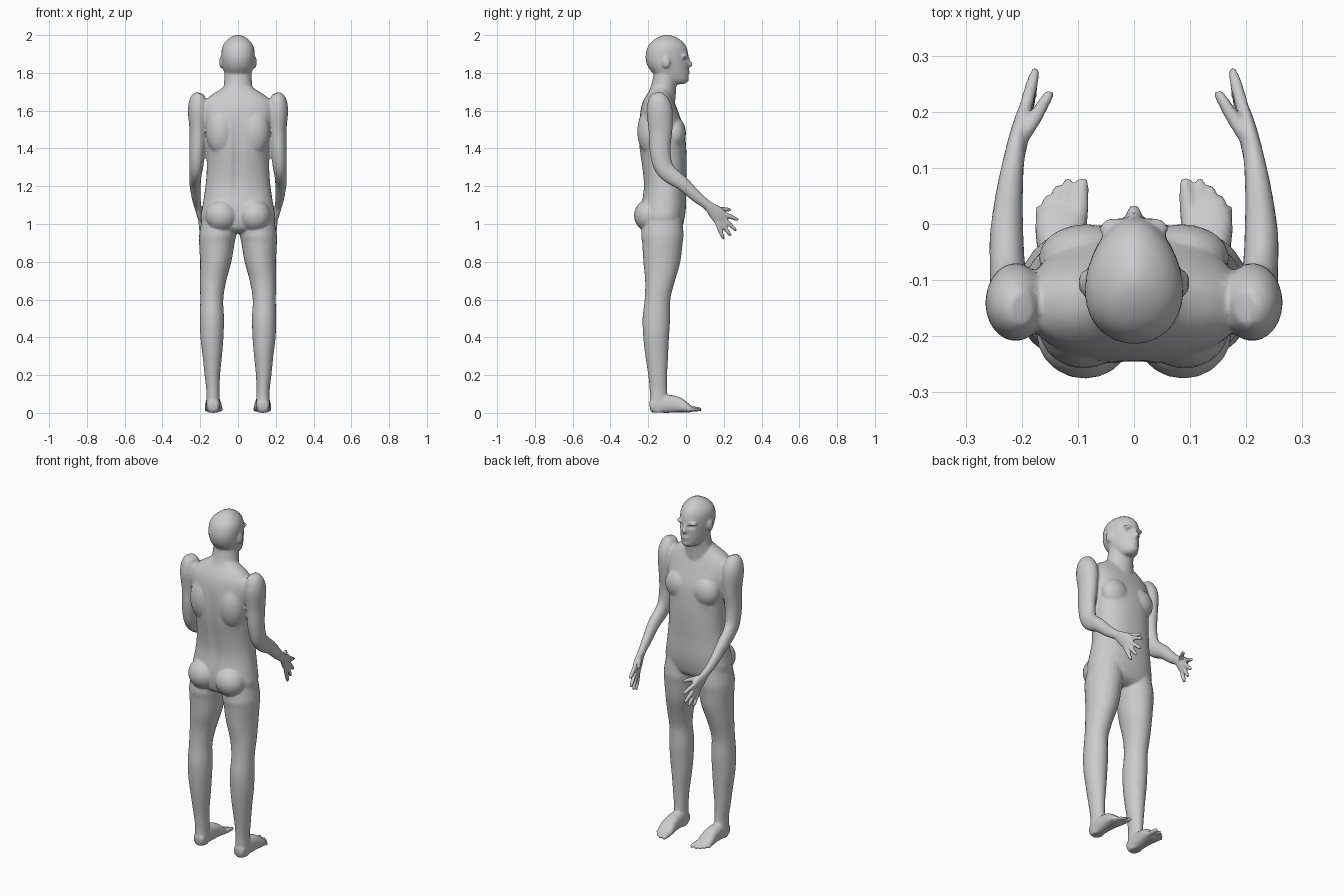
import bpy, bmesh, math
from mathutils import Vector, Matrix

skin = bpy.data.materials.new("plain grey")
skin.diffuse_color = (0.6, 0.6, 0.6, 1)
bm = bmesh.new()


def spline(pts, sub):
    """Smooth interpolation through section tuples."""
    out = []
    for i in range(len(pts) - 1):
        p0, p1, p2, p3 = pts[max(i - 1, 0)], pts[i], pts[i + 1], pts[min(i + 2, len(pts) - 1)]
        for k in range(sub):
            t = k / sub
            out.append([0.5 * (2 * b + (c - a) * t + (2 * a - 5 * b + 4 * c - d) * t * t
                               + (3 * b - a - 3 * c + d) * t ** 3)
                        for a, b, c, d in zip(p0, p1, p2, p3)])
    return out + [list(pts[-1])]


def loft(pts, side=1, flat=False, egg=0.0, power=2.0, n=24, sub=4):
    """Sections (x, y, z, half width, half depth); flat keeps rings level."""
    secs = spline(pts, sub)
    rings = []
    for i, (x, y, z, a, b) in enumerate(secs):
        t = Vector(secs[min(i + 1, len(secs) - 1)][:3]) - Vector(secs[max(i - 1, 0)][:3])
        t = Vector((0, 0, 1)) if flat else t.normalized()
        u = Vector((1, 0, 0))
        u = (u - t * u.dot(t)).normalized()
        w = t.cross(u)
        ring = []
        for k in range(n):
            ang = 2 * math.pi * k / n
            c, s = math.cos(ang), math.sin(ang)
            c = math.copysign(abs(c) ** (2 / power), c)
            s = math.copysign(abs(s) ** (2 / power), s)
            p = Vector((x, y, z)) + u * (a * c * (1 - egg * s)) + w * (b * s)
            ring.append(bm.verts.new((p.x * side, p.y, p.z)))
        rings.append(ring)
    for r, q in zip(rings, rings[1:]):
        for k in range(n):
            bm.faces.new((r[k], r[(k + 1) % n], q[(k + 1) % n], q[k]))
    bm.faces.new(rings[0])
    bm.faces.new(rings[-1])


def lobe(x, y, z, rx, ry, rz, side=1):
    m = Matrix.Translation((x * side, y, z)) @ Matrix.Diagonal((rx, ry, rz, 1))
    bmesh.ops.create_uvsphere(bm, u_segments=20, v_segments=12, radius=1, matrix=m)


def digit(base, tip, r, side):
    b, t = Vector(base), Vector(tip)
    secs = [(*b.lerp(t, f), r * k, r * k) for f, k in ((0, 1), (.4, 1.05), (.75, .9), (.94, .7), (1, .3))]
    loft(secs, side, n=12, sub=2)


# torso
loft([(0, -.125, .95, .10, .06), (0, -.125, .975, .17, .10), (0, -.123, 1.03, .197, .115),
      (0, -.118, 1.1, .187, .118), (0, -.112, 1.2, .172, .112), (0, -.115, 1.3, .165, .118),
      (0, -.123, 1.4, .168, .124), (0, -.13, 1.5, .18, .12), (0, -.14, 1.58, .195, .104),
      (0, -.145, 1.64, .185, .086), (0, -.143, 1.68, .145, .068), (0, -.14, 1.705, .105, .055),
      (0, -.135, 1.73, .07, .045)], flat=True, power=2.3, n=40)

# neck
loft([(0, -.14, 1.62, .085, .08), (0, -.125, 1.7, .08, .072), (0, -.115, 1.75, .074, .065),
      (0, -.105, 1.83, .07, .06)], flat=True)

# head
loft([(0, -.045, 1.74, .03, .035), (0, -.05, 1.757, .05, .06), (0, -.075, 1.79, .068, .09),
      (0, -.093, 1.83, .08, .107), (0, -.1, 1.88, .086, .114), (0, -.1, 1.93, .084, .105),
      (0, -.1, 1.965, .066, .082), (0, -.1, 1.99, .036, .045), (0, -.1, 2.002, .008, .01)],
     flat=True, egg=.17, n=32)

# face details: nose, lips, chin
lobe(0, .013, 1.846, .014, .022, .018)
lobe(0, .008, 1.862, .009, .016, .024)
lobe(0, .004, 1.804, .024, .016, .012)
lobe(0, -.004, 1.768, .027, .02, .018)

for s in (1, -1):
    # brow, ear, chest, shoulder blade, buttock
    lobe(.032, -.008, 1.889, .03, .02, .011, s)
    lobe(.088, -.105, 1.857, .011, .022, .033, s)
    lobe(.085, -.06, 1.48, .085, .06, .085, s)
    lobe(.09, -.185, 1.49, .08, .073, .13, s)
    lobe(.088, -.195, 1.045, .086, .081, .085, s)

    # leg
    loft([(.1, -.12, 1.06, .085, .095), (.107, -.125, .95, .098, .112), (.112, -.125, .9, .094, .107),
          (.118, -.128, .8, .083, .098), (.132, -.137, .7, .07, .079), (.139, -.151, .6, .061, .068),
          (.138, -.157, .5, .064, .073), (.138, -.158, .4, .061, .068), (.136, -.155, .3, .051, .06),
          (.136, -.15, .2, .041, .05), (.133, -.146, .12, .035, .046), (.132, -.146, .04, .036, .044),
          (.132, -.146, .002, .03, .038)], s, flat=True)

    # foot and toes
    loft([(.132, -.192, .034, .018, .018), (.132, -.18, .036, .032, .034), (.132, -.12, .048, .037, .048),
          (.131, -.05, .044, .041, .043), (.13, .0, .028, .046, .027), (.125, .03, .018, .037, .015)],
         s, power=2.5)
    for bx, tx, ty, r in ((.098, .091, .083, .014), (.118, .118, .083, .0105), (.134, .138, .069, .0105),
                          (.148, .155, .052, .0105), (.16, .17, .032, .0105)):
        digit((bx, -.005, .024), (tx, ty, r + .004), r, s)

    # arm and palm
    loft([(.198, -.15, 1.69, .022, .03), (.208, -.147, 1.66, .046, .053), (.211, -.14, 1.6, .054, .069),
          (.211, -.135, 1.5, .046, .063), (.215, -.138, 1.4, .042, .056), (.22, -.122, 1.31, .037, .051),
          (.225, -.083, 1.26, .032, .046), (.227, -.02, 1.215, .03, .038), (.222, .055, 1.145, .024, .03),
          (.214, .115, 1.098, .019, .026), (.206, .15, 1.067, .017, .038), (.198, .18, 1.037, .014, .042),
          (.194, .195, 1.022, .01, .034)], s)

    # thumb and fingers
    digit((.204, .145, 1.082), (.147, .238, 1.075), .0125, s)
    for base, tip in (((.196, .198, 1.056), (.174, .278, 1.02)), ((.196, .19, 1.037), (.176, .268, .963)),
                      ((.197, .178, 1.02), (.18, .238, .935)), ((.199, .163, 1.008), (.187, .2, .918))):
        digit(base, tip, .0115, s)

bmesh.ops.recalc_face_normals(bm, faces=bm.faces)
mesh = bpy.data.meshes.new("body")
bm.to_mesh(mesh)
bm.free()
body = bpy.data.objects.new("body", mesh)
bpy.context.collection.objects.link(body)
bpy.context.view_layer.objects.active = body
body.select_set(True)

# fuse the parts into one skin
fuse = body.modifiers.new("fuse", 'REMESH')
fuse.mode = 'VOXEL'
fuse.voxel_size = .006
soft = body.modifiers.new("soften", 'SMOOTH')
soft.factor, soft.iterations = .5, 3
for name in ("fuse", "soften"):
    bpy.ops.object.modifier_apply(modifier=name)

# press in eye sockets and the spine groove
for v in body.data.vertices:
    p = v.co
    if p.y > -.06 and p.z > 1.8:
        d = math.hypot((abs(p.x) - .032) / .02, (p.z - 1.868) / .013)
        p.y -= .012 * max(0, 1 - d * d)
    if p.y < -.18 and 1.08 < p.z < 1.6:
        p.y += .01 * max(0, 1 - (p.x / .035) ** 2) * math.sin((p.z - 1.08) / .52 * math.pi)

# coarser facets
thin = body.modifiers.new("facets", 'DECIMATE')
thin.ratio = .15
bpy.ops.object.modifier_apply(modifier="facets")
body.data.materials.clear()
body.data.materials.append(skin)
bpy.ops.object.shade_smooth_by_angle(angle=math.radians(50))
